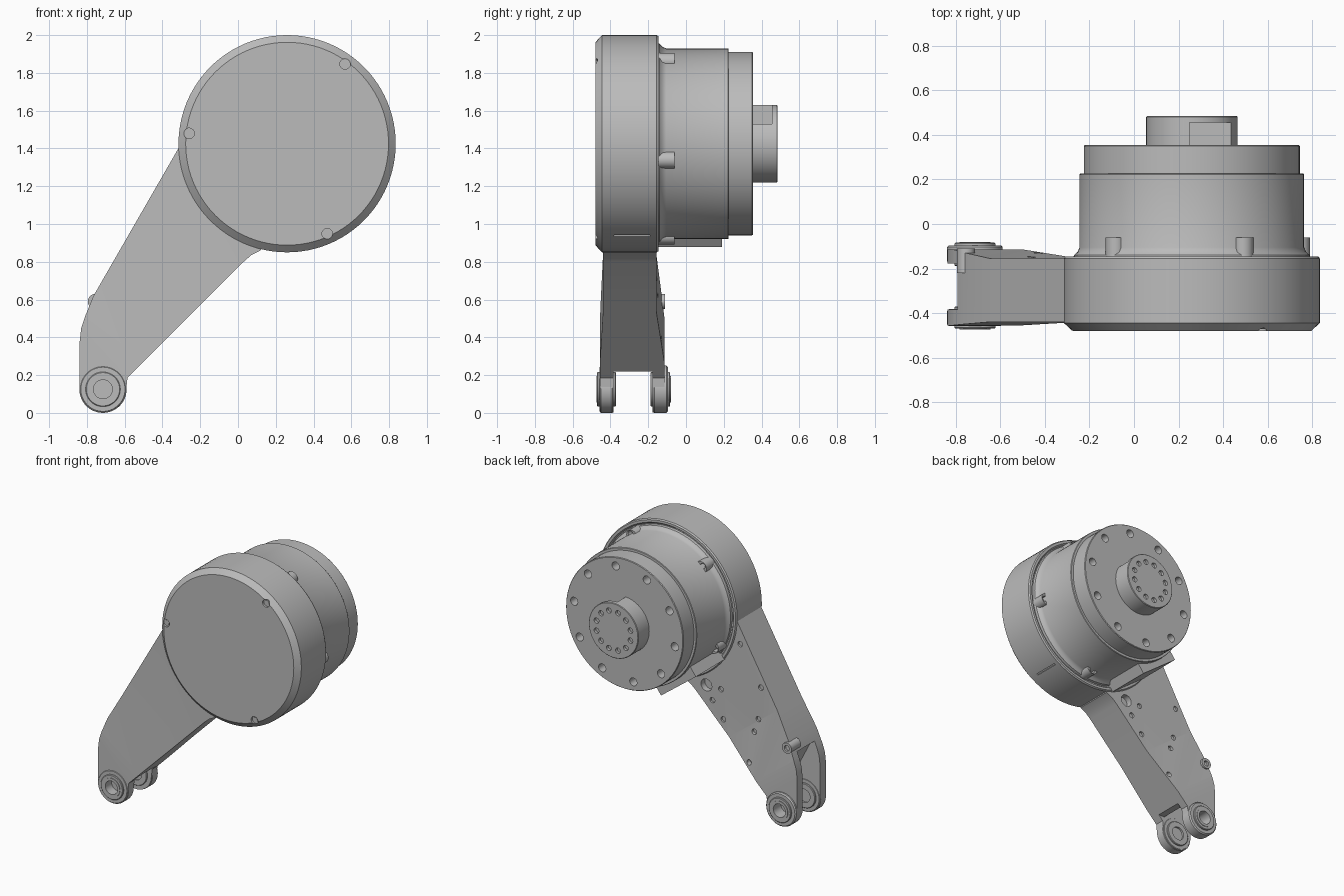
import bpy, bmesh, math
from mathutils import Vector

cube = bpy.data.objects.get("Cube")
if cube:
    bpy.data.objects.remove(cube, do_unlink=True)

grey = bpy.data.materials.new("machined grey")
grey.use_nodes = True
grey.diffuse_color = (0.5, 0.5, 0.5, 1)
grey.node_tree.nodes["Principled BSDF"].inputs["Base Color"].default_value = (0.5, 0.5, 0.5, 1)

HUB = (0.26, 1.425)      # motor axis in x, z
PIN = (-0.715, 0.125)    # fork pin axis in x, z
parts = []


def polar(centre, radius, degrees):
    a = math.radians(degrees)
    return centre[0] + radius * math.cos(a), centre[1] + radius * math.sin(a)


def loft(bm, rings):
    """Skin a stack of vertex loops and cap both ends."""
    loops = [[bm.verts.new(p) for p in ring] for ring in rings]
    n = len(loops[0])
    for a, b in zip(loops, loops[1:]):
        for i in range(n):
            j = (i + 1) % n
            bm.faces.new((a[i], a[j], b[j], b[i]))
    bm.faces.new(loops[0])
    bm.faces.new(loops[-1])


def lathe(bm, centre, profile, sides=96):
    """Turn (radius, y) pairs about an axis parallel to y."""
    rings = []
    for r, y in profile:
        pts = [polar(centre, r, 360 * i / sides) for i in range(sides)]
        rings.append([(x, y, z) for x, z in pts])
    loft(bm, rings)


def rod(bm, centre, r, y0, y1, sides=24):
    lathe(bm, centre, [(r, y0), (r, y1)], sides)


def prism(bm, outline, y0, y1):
    loft(bm, [[(x, y, z) for x, z in outline] for y in (y0, y1)])


def radial_block(bm, degrees, r0, r1, half, y0, y1):
    """Block sitting on the motor side, facing outward at an angle."""
    t = math.radians(degrees)
    out, side = (math.cos(t), math.sin(t)), (-math.sin(t), math.cos(t))
    outline = [(HUB[0] + r * out[0] + s * side[0], HUB[1] + r * out[1] + s * side[1])
               for r, s in ((r0, -half), (r1, -half), (r1, half), (r0, half))]
    prism(bm, outline, y0, y1)


def finish(name, bm, cutter=None):
    bmesh.ops.recalc_face_normals(bm, faces=bm.faces)
    mesh = bpy.data.meshes.new(name)
    bm.to_mesh(mesh)
    bm.free()
    mesh.materials.append(grey)
    ob = bpy.data.objects.new(name, mesh)
    bpy.context.collection.objects.link(ob)
    if cutter is not None:
        tool = finish(name + "_cutter", cutter)
        parts.remove(tool)
        mod = ob.modifiers.new("cut", 'BOOLEAN')
        mod.operation, mod.solver, mod.object = 'DIFFERENCE', 'EXACT', tool
        bpy.context.view_layer.objects.active = ob
        bpy.ops.object.modifier_apply(modifier=mod.name)
        bpy.data.objects.remove(tool, do_unlink=True)
    parts.append(ob)
    return ob


# Front housing: chamfered drum with a shallow groove behind the rim
bm, cut = bmesh.new(), bmesh.new()
lathe(bm, HUB, [(0.537, -0.48), (0.575, -0.445), (0.575, -0.155), (0.568, -0.145),
                (0.55, -0.145), (0.54, -0.158), (0.5, -0.158)])
screws = [polar(HUB, 0.522, 54 + 120 * i) for i in range(3)]
for p in screws:
    rod(cut, p, 0.028, -0.5, -0.465)
radial_block(cut, -58, 0.565, 0.6, 0.006, -0.38, -0.19)
finish("front_housing", bm, cut)

# Cover screws
bm = bmesh.new()
for p in screws:
    rod(bm, p, 0.02, -0.472, -0.46)
finish("cover_screws", bm)

# Motor body with a smaller rear flange and a ring of bolt holes
bm, cut = bmesh.new(), bmesh.new()
lathe(bm, HUB, [(0.535, -0.17), (0.53, -0.14), (0.513, -0.125), (0.505, -0.105), (0.505, 0.222),
                (0.502, 0.226), (0.485, 0.226), (0.485, 0.35), (0.481, 0.355)])
for i in range(10):
    rod(cut, polar(HUB, 0.42, 80 + 36 * i), 0.03, 0.28, 0.4)
finish("motor_body", bm, cut)

# Mounting lugs around the motor base
for i in range(5):
    bm, cut = bmesh.new(), bmesh.new()
    angle = -10 + 72 * i
    rod(bm, polar(HUB, 0.493, angle), 0.045, -0.16, -0.06)
    rod(cut, polar(HUB, 0.513, angle), 0.02, -0.1, 0)
    finish("mounting_lug", bm, cut)

# Cable box on the side facing the arm
bm = bmesh.new()
radial_block(bm, 233, 0.4, 0.55, 0.18, -0.16, 0.19)
finish("cable_box", bm)

# Output shaft: bolt circle on the face and a notch in the neck
bm, cut = bmesh.new(), bmesh.new()
lathe(bm, HUB, [(0.205, 0.34), (0.205, 0.481), (0.201, 0.485)], 64)
for i in range(12):
    rod(cut, polar(HUB, 0.145, 15 + 30 * i), 0.02, 0.465, 0.52, 16)
prism(cut, [(0.25, 1.53), (0.6, 1.53), (0.6, 1.8), (0.25, 1.8)], 0.3, 0.455)
finish("output_shaft", bm, cut)

# Arm: extruded outline, thickened towards the fork
bm, cut = bmesh.new(), bmesh.new()
outline = [(-0.31, 1.41), (-0.765, 0.62), (-0.81, 0.51), (-0.83, 0.45), (-0.838, 0.38)]
outline += [polar(PIN, 0.123, 180 + 10 * i) for i in range(19)]
outline += [(-0.585, 0.185), (0.03, 0.8), (0.07, 0.835), (0.12, 0.86), (0.2, 1.2)]
prism(bm, outline, -0.44, -0.155)
along = Vector((0.6, 0, 0.8))
pin_point = Vector((PIN[0], 0, PIN[1]))
for s in (0.25, 0.6):
    bmesh.ops.bisect_plane(bm, geom=bm.verts[:] + bm.edges[:] + bm.faces[:],
                           plane_co=pin_point + along * s, plane_no=along)
for v in bm.verts:
    s = (v.co - pin_point).dot(along)
    grow = min(1, max(0, (0.6 - s) / 0.35))
    v.co.y += 0.04 * grow if v.co.y > -0.3 else -0.015 * grow
# fork gap, pin bore and rear bolt holes
prism(cut, [(-0.5, -0.1), (-0.5, 0.22), (-0.6, 0.22), (-0.77, 0.55), (-1, 0.55), (-1, -0.1)],
      -0.385, -0.178)
rod(cut, PIN, 0.052, -0.6, -0.4)
rod(cut, PIN, 0.052, -0.17, 0)
for p in ((-0.34, 1.24), (-0.51, 0.96), (-0.2, 0.64), (-0.49, 0.72), (-0.46, 0.62),
          (-0.43, 0.39), (-0.18, 0.86), (-0.11, 0.76)):
    rod(cut, p, 0.02, -0.17, 0, 16)
rod(cut, (-0.06, 0.86), 0.045, -0.2, 0)
finish("arm", bm, cut)

# Small bolt boss on the arm edge
bm, cut = bmesh.new(), bmesh.new()
rod(bm, (-0.755, 0.59), 0.04, -0.22, -0.11)
rod(cut, (-0.755, 0.59), 0.02, -0.14, 0)
finish("edge_boss", bm, cut)

# Fork eyes with raised bearing bosses, bored through
for name, y0, y1 in (("front_fork_eye", -0.458, -0.383), ("rear_fork_eye", -0.176, -0.096)):
    bm, cut = bmesh.new(), bmesh.new()
    lathe(bm, PIN, [(0.088, y0 - 0.012), (0.092, y0 - 0.008), (0.092, y0), (0.117, y0),
                    (0.125, y0 + 0.008), (0.125, y1 - 0.008), (0.117, y1), (0.092, y1),
                    (0.092, y1 + 0.008), (0.088, y1 + 0.012)], 48)
    rod(cut, PIN, 0.05, y0 - 0.1, y1 + 0.1, 32)
    rod_y = y0 - 0.012 if y0 < -0.3 else y1 + 0.012
    finish(name, bm, cut)
    # bearing sleeve recessed around the bore
    bm, cut = bmesh.new(), bmesh.new()
    rod(bm, PIN, 0.07, rod_y - 0.004, rod_y + 0.004, 32)
    rod(cut, PIN, 0.05, rod_y - 0.1, rod_y + 0.1, 32)
    finish(name + "_bearing", bm, cut)

# Smooth round surfaces, keep machined edges crisp
bpy.ops.object.select_all(action='DESELECT')
for ob in parts:
    ob.select_set(True)
bpy.context.view_layer.objects.active = parts[0]
bpy.ops.object.shade_smooth_by_angle(angle=math.radians(30))
